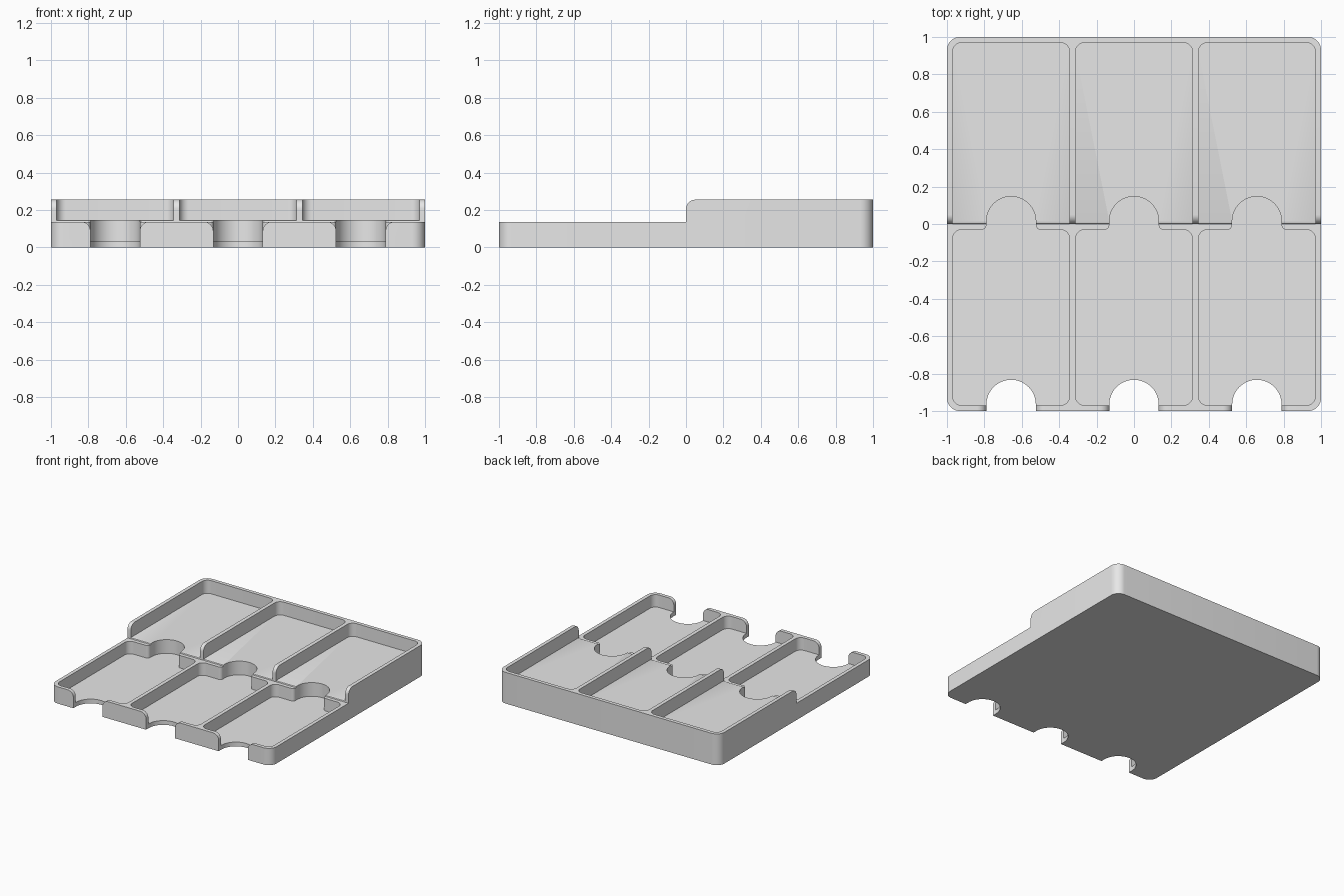
import bpy
import bmesh
from math import cos, sin, radians
from mathutils import Vector

old = bpy.data.objects.get("Cube")
if old:
    bpy.data.objects.remove(old, do_unlink=True)

TOP, STEP = 0.255, 0.137           # rear and front rim heights
FLOOR_F, FLOOR_R = 0.035, 0.147    # front and rear pocket floors
WALL, NOTCH, ROUND = 0.03, 0.132, 0.05
COLUMNS = (-0.657, 0, 0.657)
HALF = 0.313                       # half width of a pocket

grey = bpy.data.materials.new("light grey plastic")
grey.use_nodes = True
colour = (0.8, 0.8, 0.8, 1)
grey.diffuse_color = colour
grey.node_tree.nodes["Principled BSDF"].inputs["Base Color"].default_value = colour


def arc(cx, cy, r, start, end, steps=10):
    angles = [radians(start + (end - start) * i / steps) for i in range(steps + 1)]
    return [(cx + r * cos(a), cy + r * sin(a)) for a in angles]


def rounded(x0, x1, y0, y1, r):
    return (arc(x0 + r, y0 + r, r, 180, 270) + arc(x1 - r, y0 + r, r, 270, 360)
            + arc(x1 - r, y1 - r, r, 0, 90) + arc(x0 + r, y1 - r, r, 90, 180))


def prism(name, outline, low, high, axis="Z"):
    """Extrude an outline along an axis."""
    place = {"Z": lambda a, b, d: (a, b, d),
             "X": lambda a, b, d: (d, a, b),
             "Y": lambda a, b, d: (a, d, b)}[axis]
    bm = bmesh.new()
    face = bm.faces.new([bm.verts.new(place(a, b, low)) for a, b in outline])
    grown = bmesh.ops.extrude_face_region(bm, geom=[face])
    shift = Vector(place(0, 0, high - low))
    bmesh.ops.translate(bm, vec=shift,
                        verts=[v for v in grown["geom"] if isinstance(v, bmesh.types.BMVert)])
    bmesh.ops.recalc_face_normals(bm, faces=bm.faces)
    mesh = bpy.data.meshes.new(name)
    bm.to_mesh(mesh)
    bm.free()
    mesh.materials.append(grey)
    obj = bpy.data.objects.new(name, mesh)
    bpy.context.collection.objects.link(obj)
    return obj


# Solid block with rounded upright corners
tray = prism("sorting_tray", rounded(-1, 1, -1, 1, 0.07), 0, TOP)
bpy.context.view_layer.objects.active = tray


def cut(cutter):
    cutter.hide_render = True
    mod = tray.modifiers.new("cut", "BOOLEAN")
    mod.operation = "DIFFERENCE"
    mod.solver = "EXACT"
    mod.object = cutter
    bpy.ops.object.modifier_apply(modifier=mod.name)
    bpy.data.objects.remove(cutter, do_unlink=True)


# Lower front half, leaving rounded ends on the rear walls
step = ([(-1.2, STEP), (0, STEP)] + arc(ROUND, TOP - ROUND, ROUND, 180, 90)
        + [(ROUND, 0.4), (-1.2, 0.4)])
cut(prism("step_cutter", step, -1.2, 1.2, "X"))

for cx in COLUMNS:
    left, right = cx - HALF, cx + HALF
    inner = 1 - WALL

    # Rear pocket, open to the front, with a softened floor lip
    cut(prism("rear_pocket_cutter", rounded(left, right, -0.2, inner, ROUND),
              FLOOR_R, 0.4))
    lip = [(-0.02, STEP + 0.001), (0, STEP + 0.001), (0.004, FLOOR_R - 0.003),
           (0.014, FLOOR_R), (0.014, 0.2), (-0.02, 0.2)]
    cut(prism("lip_cutter", lip, left, right, "X"))

    # Front pocket joined to the finger scoop under the rear floor
    flare = 0.025
    edge = NOTCH + flare
    outline = (arc(left + ROUND, -inner + ROUND, ROUND, 180, 270)
               + arc(right - ROUND, -inner + ROUND, ROUND, 270, 360)
               + arc(right - ROUND, -WALL - ROUND, ROUND, 0, 90)
               + arc(cx + edge, -WALL + flare, flare, 270, 180)
               + arc(cx, 0.015, NOTCH, 0, 180, 32)
               + arc(cx - edge, -WALL + flare, flare, 0, -90)
               + arc(left + ROUND, -WALL - ROUND, ROUND, 90, 180))
    cut(prism("front_pocket_cutter", outline, FLOOR_F, 0.4))

    # Rounded wall tops beside the front finger notch
    reach, base = NOTCH + ROUND, STEP - ROUND
    flared = (arc(cx - reach, base, ROUND, 90, 0) + arc(cx + reach, base, ROUND, 180, 90)
              + [(cx + reach, 0.3), (cx - reach, 0.3)])
    cut(prism("wall_top_cutter", flared, -1.1, -0.95, "Y"))

    # Finger notch right through the front wall and floor
    notch = arc(cx, -0.965, NOTCH, 0, 180, 32) + [(cx - NOTCH, -1.1), (cx + NOTCH, -1.1)]
    cut(prism("finger_notch_cutter", notch, -0.1, 0.4))

# Smooth curved walls, crisp edges
bpy.ops.object.select_all(action="DESELECT")
tray.select_set(True)
bpy.context.view_layer.objects.active = tray
bpy.ops.object.shade_smooth_by_angle(angle=radians(30))
